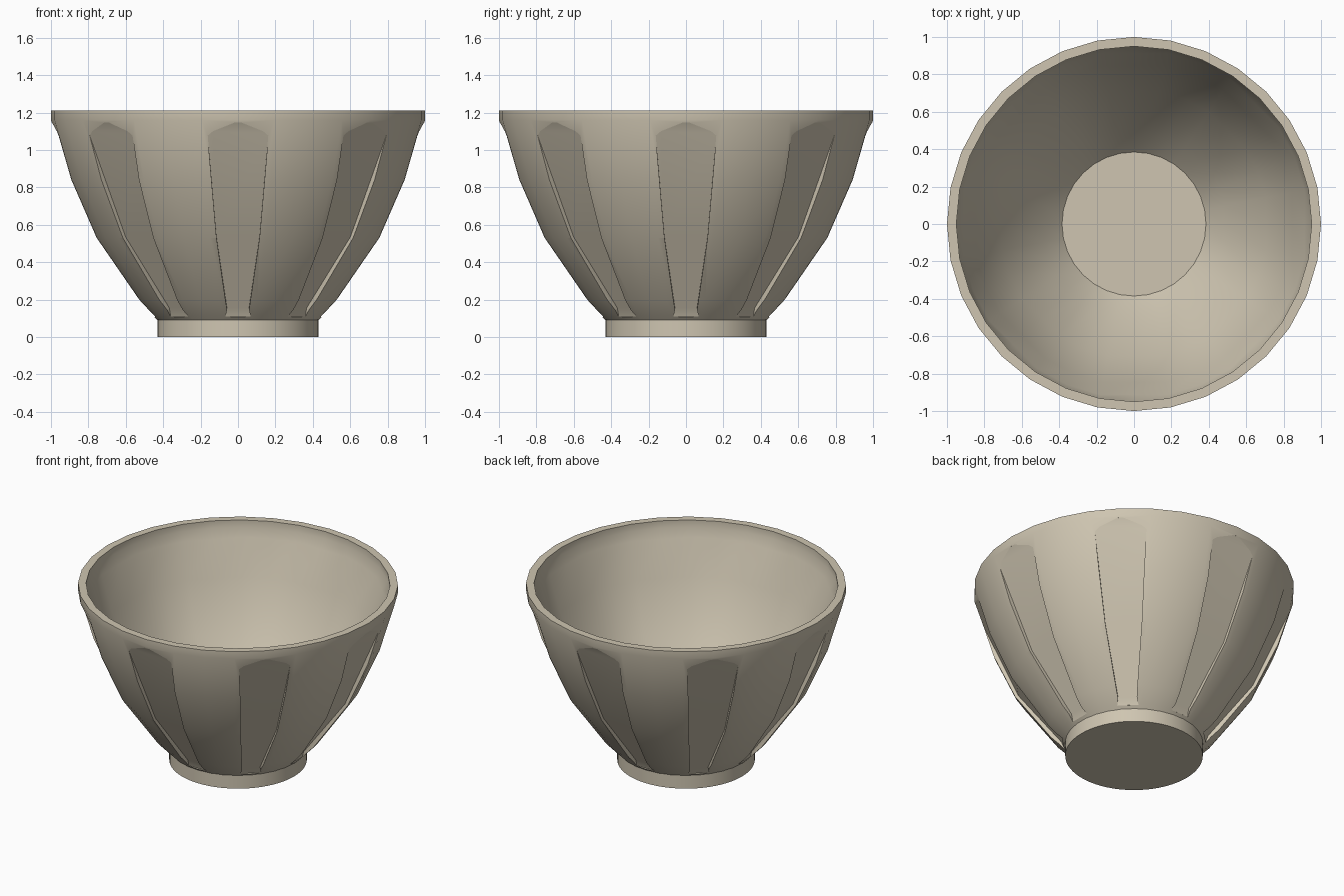
import bpy, bmesh, math
from mathutils import Matrix, Vector

if "Cube" in bpy.data.objects:
    bpy.data.objects.remove(bpy.data.objects["Cube"])

N = 32
clay = bpy.data.materials.new("warm_grey_clay")
clay.diffuse_color = (0.62, 0.56, 0.44, 1)
clay.use_nodes = True
clay.node_tree.nodes["Principled BSDF"].inputs["Base Color"].default_value = clay.diffuse_color


def make_object(name, bm):
    bmesh.ops.recalc_face_normals(bm, faces=bm.faces[:])
    mesh = bpy.data.meshes.new(name)
    bm.to_mesh(mesh)
    bm.free()
    obj = bpy.data.objects.new(name, mesh)
    bpy.context.collection.objects.link(obj)
    mesh.materials.append(clay)
    return obj


def bridge(bm, rings):
    for a, b in zip(rings, rings[1:]):
        n = len(a)
        for i in range(n):
            j = (i + 1) % n
            bm.faces.new((a[i], a[j], b[j], b[i]))
    bm.faces.new(rings[0])
    bm.faces.new(rings[-1])


# bowl body: outer profile, rim, then inner profile
outer = [(.43, .09), (.455, .115), (.535, .2), (.767, .53), (.905, .84), (1, 1.16), (1, 1.21)]
inner = [(.95, 1.21), (.95, 1.16), (.93, 1.10), (.862, .86), (.72, .55), (.49, .23), (.385, .122)]
bm = bmesh.new()
rings = []
for k, (r, z) in enumerate(outer + inner):
    ring = []
    for i in range(N):
        a = 2 * math.pi * i / N
        # the eight panels show as flats on the inside
        flat = k >= 9 and k < 13 and i % 4 == 0
        q = r * math.cos(math.pi / 16) if flat else r
        ring.append(bm.verts.new((q * math.cos(a), q * math.sin(a), z)))
    rings.append(ring)
bridge(bm, rings)
bowl = make_object("bowl", bm)

# eight recessed panels: (distance from axis, height, half width)
levels = [(.442, .11, .067), (.46, .155, .059), (.735, .535, .115), (.969, 1.10, .164), (.994, 1.146, .17)]
bm = bmesh.new()
for s in range(8):
    rot = Matrix.Rotation(s * math.pi / 4, 3, 'Z')
    rings = []
    for k, (d, z, w) in enumerate(levels):
        out = .12
        drop = .10 if k == 0 else .06 if k == 1 else .03
        drop = .0 if k == 4 else drop
        pts = [(d, -w, z), (d, w, z), (d + out, w, z - drop), (d + out, -w, z - drop)]
        rings.append([bm.verts.new(rot @ Vector(p)) for p in pts])
    bridge(bm, rings)
cutter = make_object("panel_cutter", bm)
cutter.hide_render = True

mod = bowl.modifiers.new("panels", 'BOOLEAN')
mod.operation = 'DIFFERENCE'
mod.solver = 'EXACT'
mod.object = cutter
bpy.context.view_layer.objects.active = bowl
bowl.select_set(True)
bpy.ops.object.modifier_apply(modifier=mod.name)
bpy.data.objects.remove(cutter)

# foot ring
bm = bmesh.new()
rings = []
for r, z in [(.43, 0), (.43, .092)]:
    rings.append([bm.verts.new((r * math.cos(math.pi * i / 32), r * math.sin(math.pi * i / 32), z))
                  for i in range(64)])
bridge(bm, rings)
foot = make_object("foot", bm)


def is_panel(f):
    # panel faces point straight out along a multiple of 45 degrees
    n, c = f.normal, f.calc_center_median()
    if n.x * c.x + n.y * c.y <= 0.01 or abs(n.z) > .95:
        return False
    a = math.degrees(math.atan2(n.y, n.x)) % 45
    return min(a, 45 - a) < 1


# smooth shading with crisp panel outlines
for obj in (bowl, foot):
    bm = bmesh.new()
    bm.from_mesh(obj.data)
    bm.normal_update()
    for f in bm.faces:
        f.smooth = True
        f.material_index = 0
    panel = {f: is_panel(f) for f in bm.faces}
    for e in bm.edges:
        if len(e.link_faces) == 2:
            p, q = e.link_faces
            angle = p.normal.angle(q.normal, 0)
            e.smooth = angle < math.radians(30) and (obj is foot or panel[p] == panel[q])
    bm.to_mesh(obj.data)
    bm.free()
